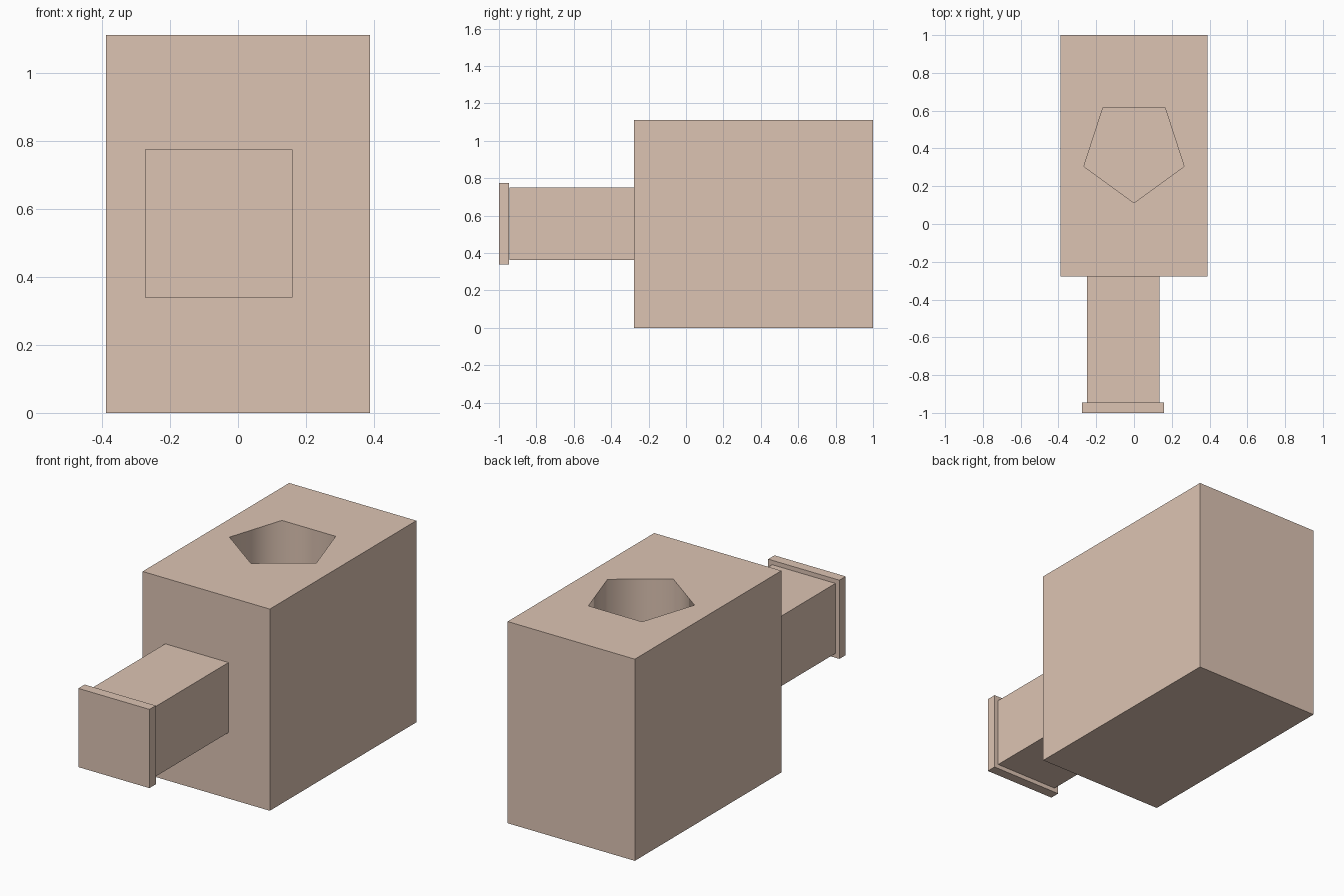
import bpy
from math import pi

if "Cube" in bpy.data.objects:
    bpy.data.objects.remove(bpy.data.objects["Cube"])


def box(name, x0, x1, y0, y1, z0, z1):
    bpy.ops.mesh.primitive_cube_add(
        size=1, location=((x0 + x1) / 2, (y0 + y1) / 2, (z0 + z1) / 2))
    ob = bpy.context.object
    ob.name = name
    ob.scale = (x1 - x0, y1 - y0, z1 - z0)
    bpy.ops.object.transform_apply(location=False, rotation=False, scale=True)
    return ob


# Main block
body = box("body_block", -0.388, 0.388, -0.277, 1.0, 0, 1.112)

# Five-sided blind hole in the top, point towards the front
hole_depth, top = 0.6, 1.112
bpy.ops.mesh.primitive_cylinder_add(
    vertices=5, radius=0.279, depth=hole_depth * 2,
    location=(0, 0.391, top), rotation=(0, 0, pi))
cutter = bpy.context.object
cutter.name = "hole_cutter"
cutter.hide_render = True
for p in cutter.data.polygons:      # smooth walls, flat floor
    p.use_smooth = abs(p.normal.z) < 0.5

cut = body.modifiers.new("socket_hole", 'BOOLEAN')
cut.operation = 'DIFFERENCE'
cut.solver = 'EXACT'
cut.object = cutter
bpy.context.view_layer.objects.active = body
bpy.ops.object.modifier_apply(modifier=cut.name)
bpy.data.objects.remove(cutter)

# Square arm and its wider end plate, slightly left of centre
cx, cz = -0.057, 0.557
for name, half, y0, y1 in (("front_arm", 0.193, -0.945, -0.277),
                           ("arm_end_plate", 0.217, -1.0, -0.945)):
    box(name, cx - half, cx + half, y0, y1, cz - half, cz + half)

# Shared tan colour
tan = bpy.data.materials.new("tan")
tan.diffuse_color = (0.72, 0.55, 0.45, 1)
tan.use_nodes = True
tan.node_tree.nodes["Principled BSDF"].inputs["Base Color"].default_value = tan.diffuse_color
for ob in bpy.data.objects:
    ob.data.materials.clear()
    ob.data.materials.append(tan)
